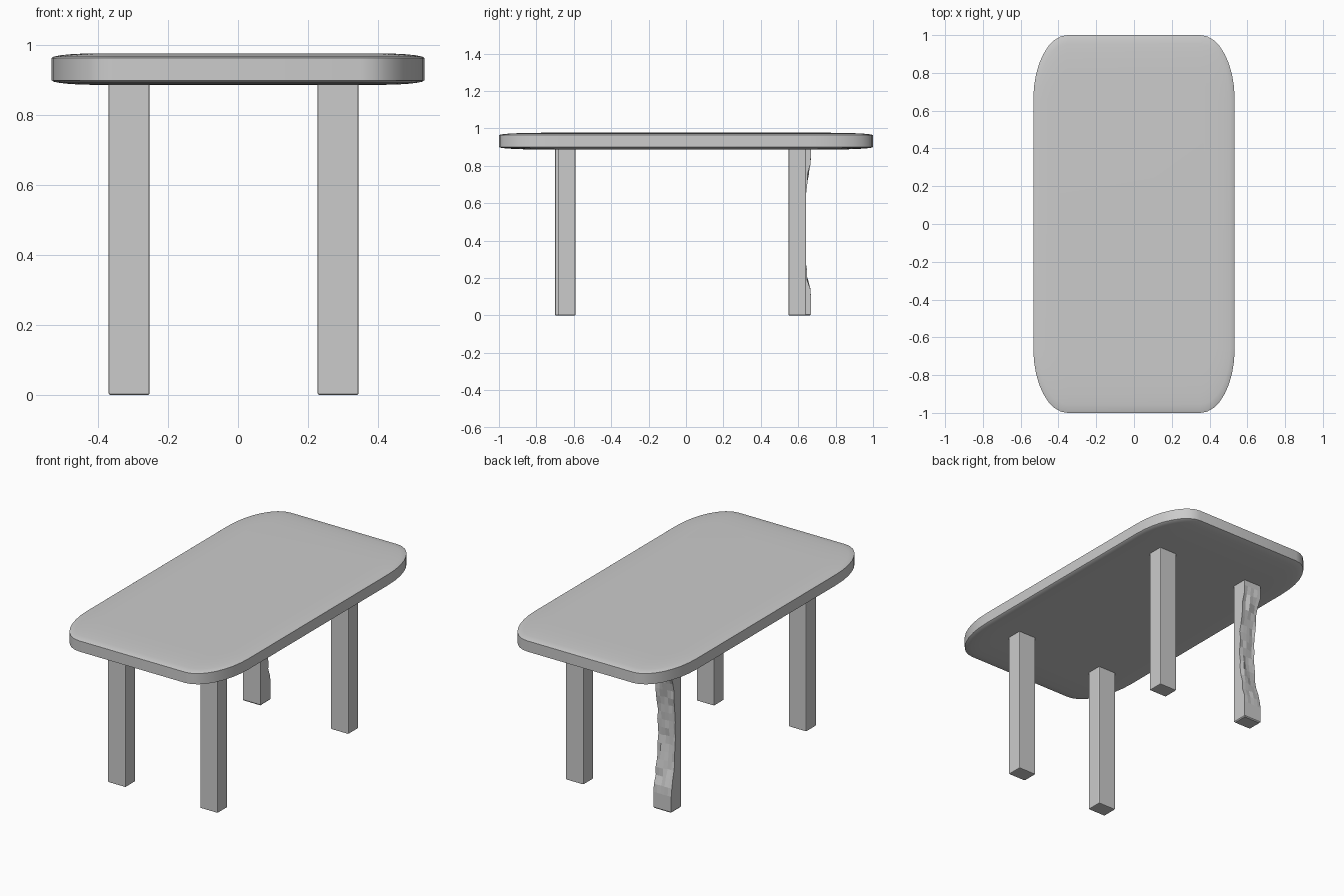
import bpy, bmesh, math, random

if "Cube" in bpy.data.objects:
    bpy.data.objects.remove(bpy.data.objects["Cube"])

random.seed(4)

grey = bpy.data.materials.new("plain grey")
grey.diffuse_color = (0.6, 0.6, 0.6, 1)
grey.use_nodes = True
grey.node_tree.nodes["Principled BSDF"].inputs["Base Color"].default_value = grey.diffuse_color


def loft(name, rings):
    """Skin a stack of equal-length rings and cap both ends."""
    bm = bmesh.new()
    loops = [[bm.verts.new(p) for p in ring] for ring in rings]
    n = len(rings[0])
    for a, b in zip(loops, loops[1:]):
        for i in range(n):
            j = (i + 1) % n
            bm.faces.new((a[i], a[j], b[j], b[i]))
    bm.faces.new(loops[0][::-1])
    bm.faces.new(loops[-1])
    bmesh.ops.recalc_face_normals(bm, faces=bm.faces)
    me = bpy.data.meshes.new(name)
    bm.to_mesh(me)
    bm.free()
    me.materials.append(grey)
    ob = bpy.data.objects.new(name, me)
    bpy.context.collection.objects.link(ob)
    return ob


def smooth(ob, angle):
    bpy.ops.object.select_all(action='DESELECT')
    bpy.context.view_layer.objects.active = ob
    ob.select_set(True)
    bpy.ops.object.shade_smooth_by_angle(angle=math.radians(angle))


# Tabletop: rounded square stretched to a rectangle, with a very shallow crown
def top_ring(inset, z, radius=0.34, seg=8):
    h, r = 1 - inset, radius - inset
    pts = []
    for k in range(4):
        a0 = k * math.pi / 2
        cx = (h - r) * (1 if k in (0, 3) else -1)
        cy = (h - r) * (1 if k in (0, 1) else -1)
        for s in range(seg + 1):
            a = a0 + s / seg * math.pi / 2
            pts.append((0.533 * (cx + r * math.cos(a)), cy + r * math.sin(a), z))
    return pts


steps = [i / 5 * math.pi / 2 for i in range(6)]
edge = [(0.24 * (1 - math.cos(a)), 0.013 * math.sin(a)) for a in steps]
rings = [top_ring(d, 0.900 - dz) for d, dz in reversed(edge)]
rings += [top_ring(d, 0.964 + dz) for d, dz in edge]
smooth(loft("tabletop", rings), 30)

# Legs: plain posts with softened edges
W, D, H = 0.117, 0.094, 0.90


def post(name, x, y):
    ob = loft(name, [[(x, y, z), (x + W, y, z), (x + W, y + D, z), (x, y + D, z)]
                     for z in (0, H)])
    bev = ob.modifiers.new("soft edges", 'BEVEL')
    bev.width = 0.005
    bev.segments = 2


post("front_left_leg", -0.370, -0.700)
post("front_right_leg", 0.228, -0.685)
post("back_right_leg", 0.228, 0.548)


# Back left leg: its rear face is gnawed away
def bite(z, u):
    t = (z - 0.12) / 0.70
    if not 0 < t < 1:
        return 0
    depth = 0.052 * math.sin(math.pi * t) ** 0.8 * (1 - 0.2 * u)
    return max(0, depth + random.uniform(-0.006, 0.006))


x, y, cols, rows = -0.370, 0.574, 5, 18
rings = []
for inset, z in ([(0.005, 0), (0, 0.006)] +
                 [(0, 0.05 + (H - 0.05) * i / rows) for i in range(rows + 1)]):
    x0, x1, y0, y1 = x + inset, x + W - inset, y + inset, y + D - inset
    ring = [(x0, y0, z), (x1, y0, z)]
    for c in range(cols + 1):
        u = 1 - c / cols
        b = bite(z, u)
        nick = 0.15 * b if c == cols else 0
        ring.append((x0 + (x1 - x0) * u + nick, y1 - b, z))
    rings.append(ring)
loft("gnawed_back_left_leg", rings)
